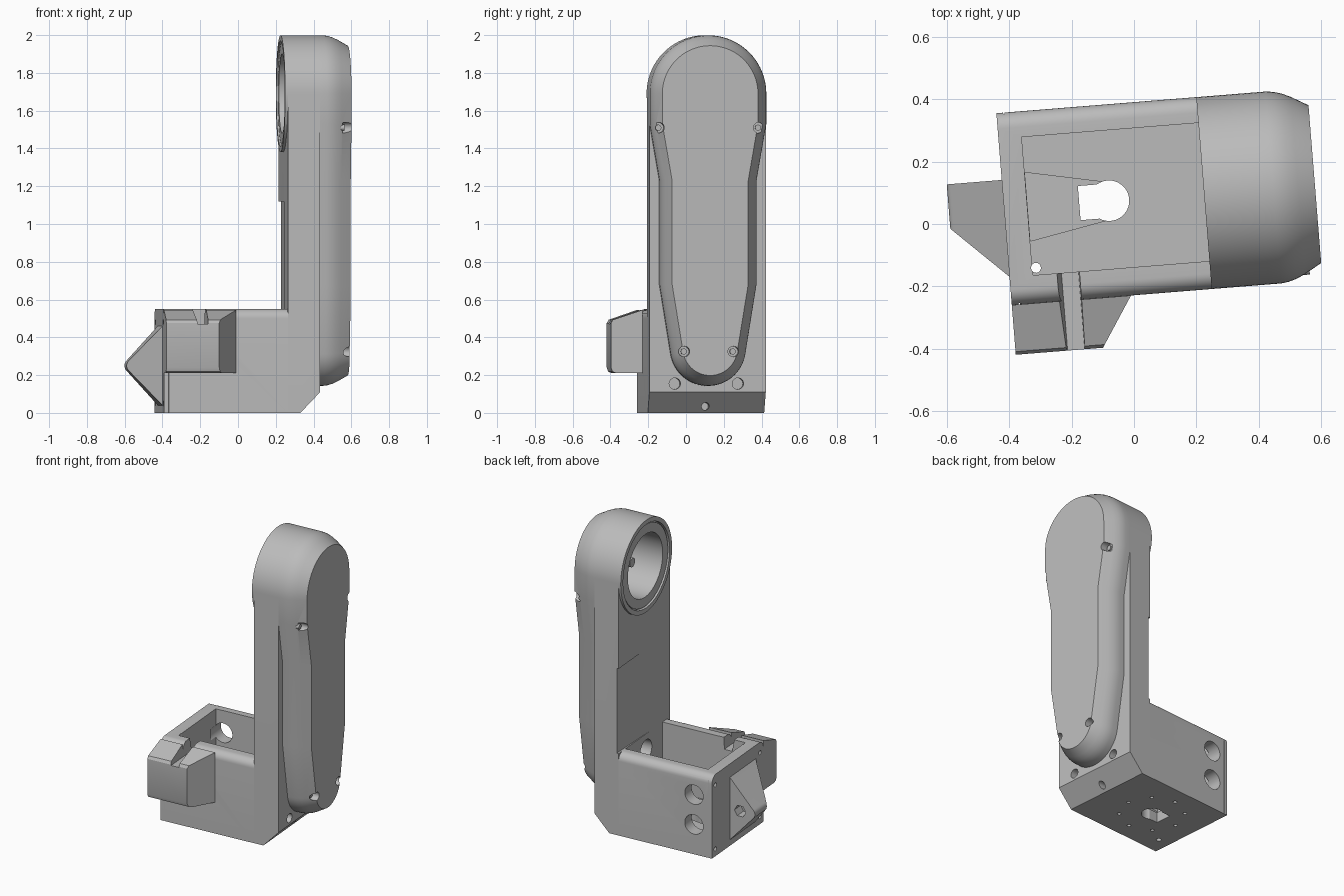
import bpy, bmesh
from math import cos, sin, radians, pi
from mathutils import Matrix

if "Cube" in bpy.data.objects:
    bpy.data.objects.remove(bpy.data.objects["Cube"], do_unlink=True)

grey = bpy.data.materials.new("plain grey")
grey.use_nodes = True
grey.diffuse_color = (0.5, 0.5, 0.5, 1)
grey.node_tree.nodes["Principled BSDF"].inputs["Base Color"].default_value = (0.5, 0.5, 0.5, 1)

PLACE = {"x": lambda a, b, t: (t, a, b),
         "y": lambda a, b, t: (a, t, b),
         "z": lambda a, b, t: (a, b, t)}
MID, TOP, R = 0.081, 1.69, 0.309      # arm centre line, bearing height, arm radius
IN, OUT, END = 0.247, 0.418, 0.589    # arm inner face, arm outer face, cover face
LEFT, FRONT, BACK, RIM = -0.412, -0.228, 0.39, 0.55
parts = []


def loft(name, axis, rings):
    """Closed solid through rings of (outline, position along axis)."""
    bm = bmesh.new()
    loops = [[bm.verts.new(PLACE[axis](a, b, t)) for a, b in pts] for pts, t in rings]
    n = len(loops[0])
    bm.faces.new(loops[0])
    bm.faces.new(loops[-1])
    for lo, hi in zip(loops, loops[1:]):
        for i in range(n):
            j = (i + 1) % n
            bm.faces.new((lo[i], lo[j], hi[j], hi[i]))
    bmesh.ops.recalc_face_normals(bm, faces=bm.faces)
    mesh = bpy.data.meshes.new(name)
    bm.to_mesh(mesh)
    bm.free()
    mesh.materials.append(grey)
    obj = bpy.data.objects.new(name, mesh)
    bpy.context.collection.objects.link(obj)
    return obj


def prism(name, axis, pts, lo, hi):
    obj = loft(name, axis, [(pts, lo), (pts, hi)])
    parts.append(obj)
    return obj


def arc(a, b, r, start=0, stop=360, n=48):
    count = n if stop - start == 360 else n + 1
    angles = [radians(start + (stop - start) * i / n) for i in range(count)]
    return [(a + r * cos(t), b + r * sin(t)) for t in angles]


def rect(a0, a1, b0, b1):
    return [(a0, b0), (a1, b0), (a1, b1), (a0, b1)]


def cut(targets, axis, pts, lo, hi):
    cutter = loft("cutter", axis, [(pts, lo), (pts, hi)])
    cutter.hide_render = True
    for obj in targets:
        mod = obj.modifiers.new("cut", "BOOLEAN")
        mod.operation, mod.solver, mod.object = "DIFFERENCE", "EXACT", cutter
        bpy.context.view_layer.objects.active = obj
        bpy.ops.object.modifier_apply(modifier=mod.name)
    bpy.data.objects.remove(cutter, do_unlink=True)


# Open tray with rounded long top edges
r = 0.05
tray = prism("base_tray", "x",
             [(FRONT, 0), (BACK, 0)] + arc(BACK - r, RIM - r, r, 0, 90, 8)
             + arc(FRONT + r, RIM - r, r, 90, 180, 8), LEFT, IN)
cut([tray], "z", rect(-0.337, 0.3, -0.138, 0.307), 0.1, 0.7)
cut([tray], "z", [(-0.336, -0.028), (-0.09, 0.018), (-0.09, 0.143), (-0.336, 0.193)], 0.07, 0.15)

# Keyhole and ring of fixing holes in the floor
key = (-0.074, MID)
cut([tray], "z", arc(*key, 0.065), -0.1, 0.2)
cut([tray], "z", rect(-0.17, key[0], MID - 0.055, MID + 0.055), -0.1, 0.2)
for a, b in arc(*key, 0.2, n=8):
    cut([tray], "z", arc(a, b, 0.012, n=12), -0.1, 0.05)
cut([tray], "z", arc(-0.325, -0.115, 0.016, n=16), -0.1, 0.7)

# Cable holes in the back wall, screw holes in the end plate
for z in (0.2, 0.4):
    cut([tray], "y", arc(-0.285, z, 0.065), 0.25, 0.5)
for y in (FRONT + 0.04, BACK - 0.04):
    for z in (0.05, 0.48):
        cut([tray], "x", arc(y, z, 0.014, n=16), LEFT - 0.1, LEFT + 0.03)
# End plate seam
for y0, y1 in ((FRONT - 0.1, FRONT + 0.004), (BACK - 0.004, BACK + 0.1)):
    cut([tray], "z", rect(-0.39, -0.386, y0, y1), -0.1, 0.7)

# Front bracket with sloping top and a cut corner
bracket = prism("front_bracket", "x",
                [(FRONT, 0.21), (-0.36, 0.21), (-0.38, 0.218), (-0.388, 0.24),
                 (-0.388, 0.475), (-0.378, 0.493), (FRONT, 0.545)], LEFT, -0.028)
cut([bracket], "z", [(-0.131, -0.388), (-0.07, -0.5), (0.1, -0.5), (0.1, FRONT), (-0.028, FRONT)], 0, 0.8)
cut([tray, bracket], "y", [(-0.245, 0.47), (-0.19, 0.47), (-0.185, 0.6), (-0.268, 0.6)], -0.5, -0.1)

# Side fin with a rounded tip, a slanted front and a hexagonal pocket
fin = prism("side_fin", "y",
            [(LEFT, 0.04), (LEFT, 0.46)] + arc(-0.549, 0.25, 0.04, 130, 230, 10), -0.137, 0.175)
cut([fin], "z", [(LEFT, -0.137), (-0.589, 0.032), (-0.7, 0.032), (-0.7, -0.3), (LEFT, -0.3)], -0.1, 0.7)
cut([fin], "y", arc(-0.485, 0.25, 0.04, n=6), 0.1, 0.3)

# Upright arm with a chamfered foot
arm = prism("upright_arm", "x",
            [(FRONT, 0), (BACK, 0)] + arc(MID, TOP, R, 0, 180), IN, OUT)
cut([arm], "y", [(0.313, 0), (0.418, 0.11), (0.6, 0.292), (0.6, -0.1), (0.218, -0.095)], -0.5, 0.6)
cut([arm], "z", [(0.2, 0.02), (IN, 0.02), (0.262, 0.45), (0.2, 0.45)], RIM, 1.12)
cut([arm], "x", arc(0.06, 0.44, 0.07), 0.2, 0.36)
for y in (-0.093, 0.242):
    cut([arm], "x", arc(y, 0.155, 0.03, n=24), 0.37, 0.5)
cut([arm], "x", arc(0.075, 0.035, 0.02, n=24), 0.28, 0.5)


# Outer cover: rounded, waisted outline stepped inward towards its face
def cover_outline(d):
    waist = 0.257 - d
    return (arc(MID, TOP, R - d, 0, 180)
            + [(MID - R + d, 1.53), (MID - waist, 1.23), (MID - waist, 0.68)]
            + arc(MID, 0.343, 0.2 - d, 189, 351, 32)
            + [(MID + waist, 0.68), (MID + waist, 1.23), (MID + R - d, 1.53)])


steps = [(0, OUT), (0, 0.455), (0.003, 0.48), (0.011, 0.507), (0.024, 0.535), (0.055, END)]
cover = loft("arm_cover", "x", [(cover_outline(d), x) for d, x in steps])
parts.append(cover)
for half, z in ((0.265, 1.51), (0.13, 0.325)):
    for side in (-1, 1):
        at = MID - 0.007 + side * half
        cut([cover], "x", arc(at, z, 0.028, n=24), 0.54, 0.7)
        prism("cover_screw", "x", arc(at, z, 0.016, n=16), 0.53, 0.55)

# Bearing ring, stepped bore and inner shaft
ring = prism("bearing_ring", "x", arc(MID, TOP, R, n=96), 0.232, IN)
cut([ring], "x", arc(MID, TOP, 0.28), 0.2, 0.3)
cut([arm], "x", arc(MID, TOP, 0.28), 0.2, 0.255)
seat = prism("bearing_seat", "x", arc(MID, TOP, 0.272), 0.24, 0.3)
cut([arm], "x", arc(MID, TOP, 0.272), 0.25, 0.3)
cut([arm, cover, seat], "x", arc(MID, TOP, 0.21), 0.2, 0.55)
prism("inner_shaft", "x", arc(MID, TOP, 0.03, n=24), 0.33, 0.56)

# Turn the assembly slightly and shade
turn = Matrix.Rotation(radians(4.6), 4, "Z")
for obj in parts:
    obj.data.transform(turn)
    bpy.ops.object.select_all(action="DESELECT")
    obj.select_set(True)
    bpy.context.view_layer.objects.active = obj
    bpy.ops.object.shade_smooth_by_angle(angle=radians(25))
